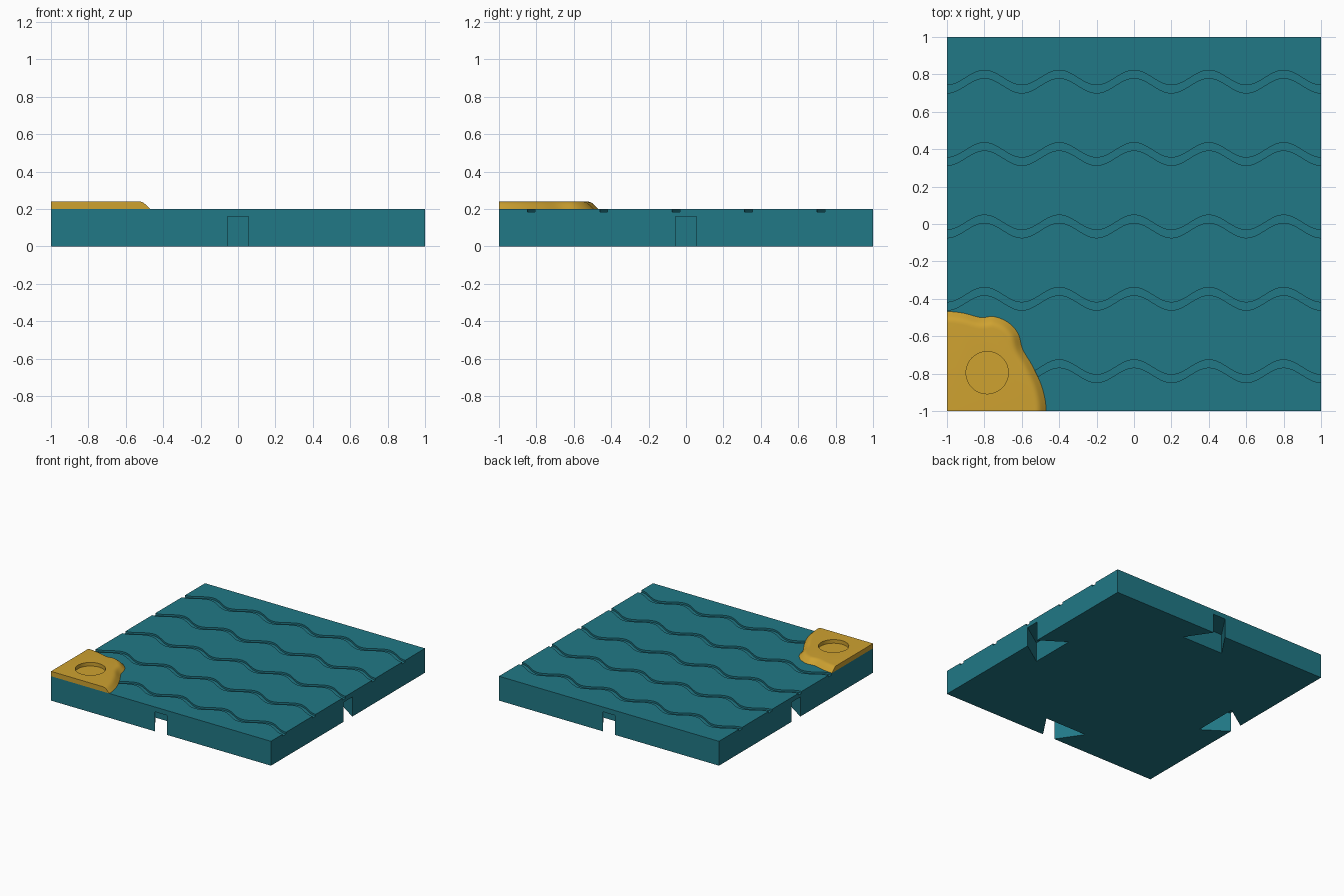
import bpy, bmesh, math
from mathutils import Vector

if "Cube" in bpy.data.objects:
    bpy.data.objects.remove(bpy.data.objects["Cube"])


def material(name, color):
    m = bpy.data.materials.new(name)
    m.diffuse_color = (*color, 1)
    m.use_nodes = True
    m.node_tree.nodes["Principled BSDF"].inputs["Base Color"].default_value = m.diffuse_color
    return m


def make_object(name, bm, mat=None):
    bmesh.ops.recalc_face_normals(bm, faces=bm.faces[:])
    me = bpy.data.meshes.new(name)
    bm.to_mesh(me)
    bm.free()
    ob = bpy.data.objects.new(name, me)
    bpy.context.collection.objects.link(ob)
    if mat:
        me.materials.append(mat)
    return ob


def prism(name, outline, z0, z1, mat=None):
    bm = bmesh.new()
    low = [bm.verts.new((x, y, z0)) for x, y in outline]
    high = [bm.verts.new((x, y, z1)) for x, y in outline]
    bm.faces.new(low[::-1])
    bm.faces.new(high)
    n = len(outline)
    for i in range(n):
        j = (i + 1) % n
        bm.faces.new((low[i], low[j], high[j], high[i]))
    return make_object(name, bm, mat)


def cut(target, cutter):
    cutter.hide_render = True
    mod = target.modifiers.new("cut", "BOOLEAN")
    mod.operation = "DIFFERENCE"
    mod.solver = "EXACT"
    mod.object = cutter
    bpy.context.view_layer.objects.active = target
    bpy.ops.object.modifier_apply(modifier=mod.name)
    bpy.data.objects.remove(cutter)


def smooth(ob, angle):
    bpy.ops.object.select_all(action="DESELECT")
    ob.select_set(True)
    bpy.context.view_layer.objects.active = ob
    bpy.ops.object.shade_smooth_by_angle(angle=math.radians(angle))


teal = material("water_teal", (0.015, 0.19, 0.24))
gold = material("sand_gold", (0.62, 0.36, 0.03))

# Square tile
tile = prism("water_tile", [(-1, -1), (1, -1), (1, 1), (-1, 1)], 0, 0.2, teal)

# Dovetail connector sockets under the middle of each side
socket = [(-0.042, -1.02), (0.042, -1.02), (0.19, -0.8), (-0.19, -0.8)]
for k in range(4):
    c, s = round(math.cos(k * math.pi / 2)), round(math.sin(k * math.pi / 2))
    pts = [(c * x - s * y, s * x + c * y) for x, y in socket]
    cut(tile, prism("socket_cutter", pts, -0.05, 0.16))

# Wavy grooves; the front one stops under the sand corner
for k in range(5):
    yc = -0.787 + 0.387 * k
    x0 = -0.6 if k == 0 else -1.025
    n = round((1.025 - x0) / 0.0125)
    xs = [x0 + (1.025 - x0) * i / n for i in range(n + 1)]
    wave = [(x, yc + 0.04 * math.cos(2 * math.pi * x / 0.4)) for x in xs]
    pts = [(x, y - 0.021) for x, y in wave] + [(x, y + 0.021) for x, y in wave[::-1]]
    cut(tile, prism("groove_cutter", pts, 0.185, 0.25))
smooth(tile, 30)

# Sand corner: smooth shoreline curve with a rounded edge
shore = [Vector(p) for p in (
    (-1, -0.468), (-0.91, -0.477), (-0.82, -0.5), (-0.75, -0.495), (-0.675, -0.525),
    (-0.62, -0.585), (-0.595, -0.67), (-0.545, -0.755), (-0.5, -0.85),
    (-0.477, -0.93), (-0.47, -1))]
ext = [Vector((-1.09, -0.477))] + shore + [Vector((-0.477, -1.07))]
line = []
for i in range(1, len(ext) - 2):
    a, b, c, d = ext[i - 1:i + 3]
    for j in range(6):
        t = j / 6
        line.append(0.5 * (2 * b + (c - a) * t + (2 * a - 5 * b + 4 * c - d) * t ** 2
                           + (3 * b - a - 3 * c + d) * t ** 3))
line.append(shore[-1])
normals = []
for i in range(len(line)):
    t = line[min(i + 1, len(line) - 1)] - line[max(i - 1, 0)]
    normals.append(Vector((-t.y, t.x)).normalized())
normals[0], normals[-1] = Vector((0, 1)), Vector((1, 0))

bm = bmesh.new()
rings = []
for inset, z in ((0, 0.2), (0.017, 0.217), (0.027, 0.227), (0.038, 0.235),
                 (0.05, 0.239), (0.062, 0.24)):
    rings.append([bm.verts.new((*(p - n * inset), z)) for p, n in zip(line, normals)])
for r, q in zip(rings, rings[1:]):
    for i in range(len(line) - 1):
        bm.faces.new((r[i], r[i + 1], q[i + 1], q[i]))
low, high = bm.verts.new((-1, -1, 0.2)), bm.verts.new((-1, -1, 0.24))
bm.faces.new(rings[0] + [low])
bm.faces.new(rings[-1] + [high])
bm.faces.new([r[0] for r in rings] + [high, low])
bm.faces.new([r[-1] for r in rings] + [high, low])
sand = make_object("sand_corner", bm, gold)

# Round recess in the sand corner
circle = [(-0.785 + 0.113 * math.cos(2 * math.pi * i / 48),
           -0.795 + 0.113 * math.sin(2 * math.pi * i / 48)) for i in range(48)]
cut(sand, prism("recess_cutter", circle, 0.21, 0.3))
smooth(sand, 30)
